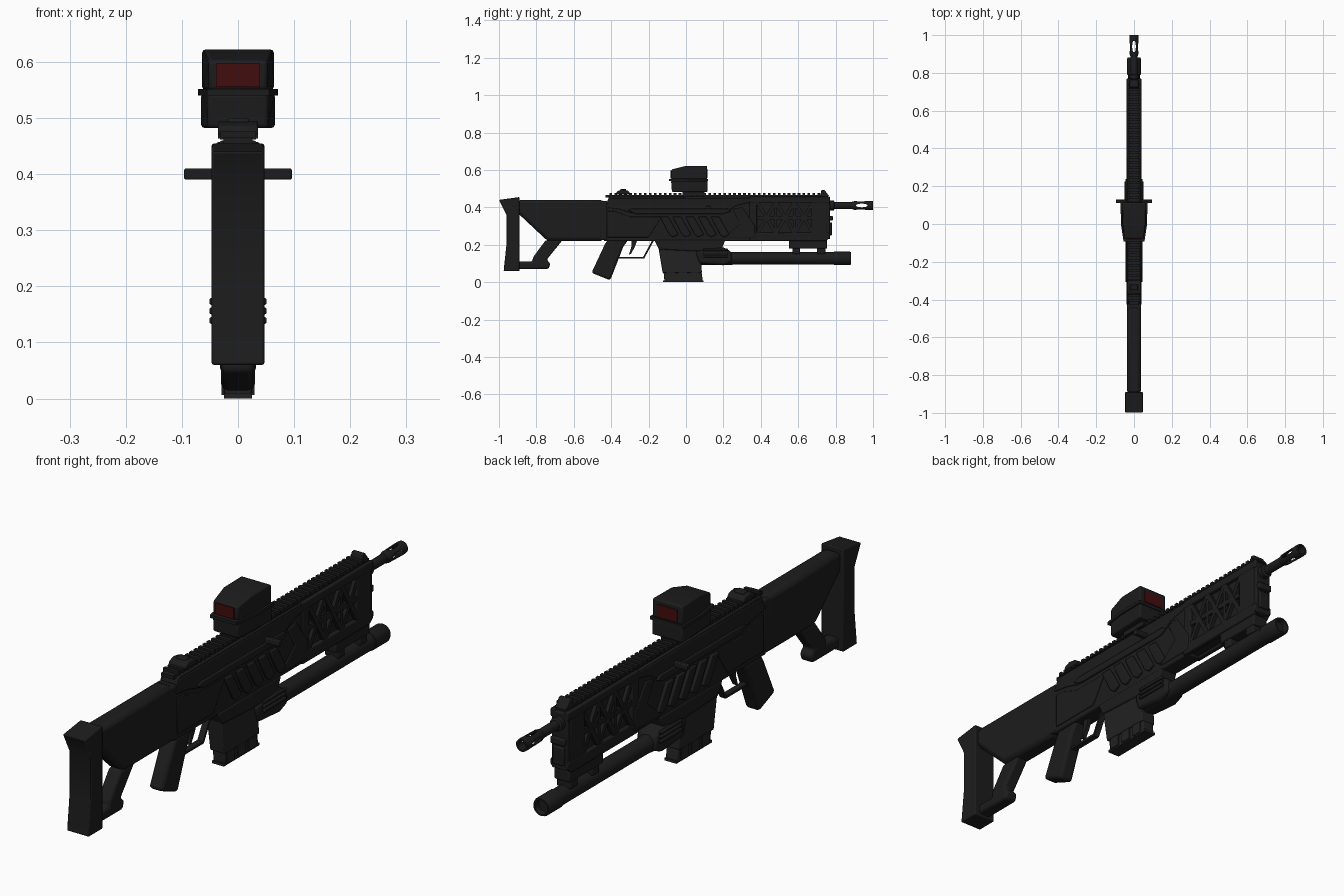
import bpy, bmesh, math
from mathutils import Matrix, Vector

if "Cube" in bpy.data.objects:
    bpy.data.objects.remove(bpy.data.objects["Cube"])

def material(name, rgb):
    m = bpy.data.materials.new(name)
    m.diffuse_color = (*rgb, 1)
    m.use_nodes = True
    m.node_tree.nodes["Principled BSDF"].inputs["Base Color"].default_value = m.diffuse_color
    return m

BLACK = material("matte_black", (0.012, 0.012, 0.012))
GREY = material("charcoal", (0.016, 0.016, 0.016))
RED = material("dark_red_glass", (0.055, 0.004, 0.004))

def finish(name, bm, mat, bevel=0, smooth=True):
    bmesh.ops.recalc_face_normals(bm, faces=bm.faces)
    me = bpy.data.meshes.new(name)
    bm.to_mesh(me)
    bm.free()
    me.materials.append(mat)
    ob = bpy.data.objects.new(name, me)
    bpy.context.collection.objects.link(ob)
    if smooth:
        bpy.ops.object.select_all(action='DESELECT')
        ob.select_set(True)
        bpy.context.view_layer.objects.active = ob
        bpy.ops.object.shade_smooth_by_angle(angle=math.radians(35))
    if bevel:
        b = ob.modifiers.new("bevel", 'BEVEL')
        b.width, b.segments, b.limit_method = bevel, 2, 'ANGLE'
    return ob

# Side-profile slabs: each is (points in y,z ; x from ; x to)
def slabs(name, parts, mat=BLACK, bevel=0, shape=None):
    bm = bmesh.new()
    for pts, x0, x1 in parts:
        a = [bm.verts.new((x0, y, z)) for y, z in pts]
        b = [bm.verts.new((x1, y, z)) for y, z in pts]
        bm.faces.new(a)
        bm.faces.new(b[::-1])
        for i in range(len(pts)):
            j = (i + 1) % len(pts)
            bm.faces.new((a[i], a[j], b[j], b[i]))
    if shape:
        for v in bm.verts:
            v.co.x *= shape(v.co)
    return finish(name, bm, mat, bevel)

def rect(y0, y1, z0, z1):
    return [(y0, z0), (y1, z0), (y1, z1), (y0, z1)]

def bar(y0, z0, y1, z1, w):
    d = Vector((y1 - y0, z1 - z0)).normalized() * w / 2
    return [(y0 - d.y, z0 + d.x), (y1 - d.y, z1 + d.x), (y1 + d.y, z1 - d.x), (y0 + d.y, z0 - d.x)]

def both(pts, x0, x1):
    return [(pts, x0, x1), (pts, -x1, -x0)]

# Turned parts along y from (y, radius) pairs
def turned(name, prof, z, x=0, segs=24, mat=BLACK, closed=False):
    bm = bmesh.new()
    rings = [[bm.verts.new((x + r * math.cos(2 * math.pi * k / segs), y,
                            z + r * math.sin(2 * math.pi * k / segs))) for k in range(segs)] for y, r in prof]
    n = len(rings)
    for i in range(n if closed else n - 1):
        a, b = rings[i], rings[(i + 1) % n]
        for k in range(segs):
            l = (k + 1) % segs
            bm.faces.new((a[k], a[l], b[l], b[k]))
    if not closed:
        bm.faces.new(rings[0])
        bm.faces.new(rings[-1])
    return finish(name, bm, mat)

# Stock
slabs("butt_plate", [([(-1, .44), (-.89, .455), (-.89, .06), (-.975, .06), (-.96, .2), (-.96, .36)], -.047, .047)],
      bevel=.004)
slabs("stock_body", [([(-.9, .44), (-.44, .44), (-.44, .22), (-.74, .22), (-.9, .37)], -.037, .037)], bevel=.018)
slabs("stock_strut", [([(-.9, .07), (-.735, .07), (-.725, .1), (-.745, .12), (-.66, .225), (-.75, .225),
                        (-.82, .13), (-.82, .11), (-.9, .11)], -.027, .027)], bevel=.01)
slabs("stock_collar", [(rect(-.465, -.42, .225, .435), -.036, .036)], bevel=.008)

# Receiver with layered side panels
slabs("receiver", [([(-.44, .22), (.36, .22), (.36, .455), (-.41, .46), (-.43, .41)], -.034, .034)], bevel=.006)
slabs("receiver_upper_panel", both([(-.43, .40), (-.36, .39), (-.29, .37), (.21, .37), (.27, .41), (.36, .43),
                                    (.36, .45), (-.41, .45)], .033, .039), bevel=.003)
slabs("receiver_rear_panel", both([(-.42, .24), (-.2, .24), (-.13, .35), (-.3, .35), (-.38, .38), (-.42, .38)],
                                  .033, .038), bevel=.003)
slabs("receiver_long_bar", both([(-.31, .385), (-.27, .365), (.2, .365), (.24, .38), (.22, .395), (-.28, .395)],
                                .036, .046), bevel=.004)
ribs = []
for i in range(5):
    y = -.14 + i * .068
    ribs += both([(y, .35), (y + .045, .35), (y + .1, .255), (y + .07, .24), (y + .05, .255)], .033, .046)
slabs("cooling_ribs", ribs, bevel=.004)
slabs("receiver_wedge", both([(.2, .235), (.37, .235), (.37, .30), (.3, .40), (.25, .39), (.29, .31)],
                             .033, .041), bevel=.004)
slabs("charging_handle", [(rect(.11, .13, .39, .41), -.096, .096)], bevel=.003)

# Handguard: core, frame and truss
slabs("handguard_core", [(rect(.35, .75, .23, .45), -.024, .024)])
frame = both(rect(.34, .77, .425, .457), .02, .039) + both([(.34, .22), (.75, .22), (.77, .24), (.77, .265), (.34, .265)], .02, .039)
frame += both(rect(.34, .38, .24, .44), .02, .038) + both(rect(.67, .755, .24, .44), .02, .038)
slabs("handguard_frame", frame, bevel=.004)
truss = both(bar(.37, .345, .69, .345, .02), .02, .035)
for i in range(3):
    y = .38 + i * .1
    truss += both(bar(y, .43, y + .1, .26, .018), .02, .038)
    truss += both(bar(y, .26, y + .1, .43, .018), .02, .037)
    truss += both(bar(y + .1, .26, y + .1, .43, .014), .02, .036)
slabs("handguard_truss", truss)
slabs("nose_block", [(rect(.74, .77, .23, .45), -.034, .034), (rect(.76, .785, .33, .355), -.03, .03),
                     (rect(.76, .78, .25, .32), -.024, .024)], bevel=.004)

# Top rail with teeth, and iron sights
teeth = [(rect(-.43, .76, .452, .466), -.026, .026)]
for i in range(44):
    y = -.41 + i * .0265
    teeth.append((rect(y, y + .014, .462, .476), -.032, .032))
slabs("top_rail", teeth)
slabs("rear_sight", [([(-.375, .47), (-.37, .485), (-.345, .495), (-.31, .49), (-.295, .47)], -.036, .036),
                     (rect(-.35, -.32, .48, .499), -.02, .02)], bevel=.004)
slabs("front_sight", [([(.715, .46), (.725, .493), (.74, .493), (.765, .46)], -.024, .024)], bevel=.003)

# Optic, narrowing towards the rear
def taper(co):
    return 1 - .22 * max(0, min(1, (.01 - co.y) / .1))
slabs("optic_mount", [(rect(-.02, .1, .463, .49), -.036, .036)])
slabs("optic_base", [([(-.075, .482), (.115, .482), (.115, .543), (.0, .543), (-.08, .543)], -.066, .066)],
      bevel=.006, shape=taper)
slabs("optic_flange", [([(-.092, .54), (.0, .54), (.118, .54), (.118, .552), (.0, .552), (-.092, .552)],
                        -.071, .071)], shape=taper)
slabs("optic_hood", [([(-.078, .55), (.0, .55), (.113, .55), (.113, .622), (.0, .622), (-.078, .602)],
                      -.064, .064)], bevel=.006, shape=taper)
slabs("rear_lens", [(rect(-.082, -.077, .555, .598), -.039, .039)], RED)
slabs("front_lens", [(rect(.111, .116, .557, .605), -.042, .042)], RED)

# Grip, trigger and guard
slabs("pistol_grip", [([(-.42, .225), (-.31, .225), (-.335, .19), (-.405, .01), (-.505, .05), (-.435, .2)],
                       -.03, .03)], bevel=.012)
guard = [(bar(-.36, .13, -.225, .13, .009), -.012, .012), (bar(-.228, .128, -.175, .225, .009), -.012, .012)]
slabs("trigger_guard", guard)
slabs("trigger", [([(-.29, .225), (-.26, .225), (-.275, .185), (-.295, .15), (-.305, .148), (-.293, .185)],
                   -.008, .008)])

# Magazine and its well
slabs("magazine_well", [([(-.17, .225), (.21, .225), (.19, .175), (.06, .165), (-.145, .175)], -.038, .038)],
      bevel=.005)
slabs("magazine", [([(-.15, .2), (.075, .2), (.085, .05), (-.125, .05)], -.032, .032),
                   ([(-.12, .055), (.083, .055), (.09, .004), (-.115, .004)], -.025, .025)], GREY, bevel=.004)
lips = []
for i in range(3):
    y = -.105 + i * .065
    lips += both(rect(y, y + .045, .006, .055), .02, .029)
lips += [(rect(-.122, .094, 0, .01), -.025, .025)]
slabs("magazine_base_ribs", lips, GREY)

# Under-barrel tube, housing and bracket
turned("under_tube", [(.06, .03), (.08, .034), (.22, .036), (.26, .033), (.79, .033), (.792, .036), (.875, .036),
                      (.882, .033), (.882, .027), (.86, .025)], .127)
slabs("tube_housing", [([(.05, .165), (.19, .19), (.24, .165), (.25, .11), (.2, .09), (.07, .1)], -.042, .042)],
      bevel=.012)
slabs("housing_grips", sum([both(rect(.09, .225, z, z + .012), .04, .051) for z in (.133, .15, .167)], []),
      bevel=.003)
slabs("tube_bracket", [(rect(.55, .755, .18, .225), -.033, .033), (rect(.57, .61, .15, .19), -.03, .03),
                       (rect(.7, .745, .15, .19), -.03, .03)], bevel=.005)

# Barrel and slotted muzzle
turned("barrel", [(.74, .026), (.79, .026), (.795, .018), (.89, .018), (.9, .014), (.9, .006)], .41)
muzzle = turned("muzzle_brake", [(.885, .019), (.9, .023), (.985, .025), (1, .024), (1, .017), (.888, .014)],
                .41, closed=True)
bm = bmesh.new()
for size in ((.05, .036, .011), (.011, .036, .05)):
    bmesh.ops.create_uvsphere(bm, u_segments=16, v_segments=10, radius=1,
                              matrix=Matrix.Translation((0, .94, .41)) @ Matrix.Diagonal((*size, 1)))
cutter = finish("muzzle_slot_cutter", bm, BLACK, smooth=False)
cutter.hide_render = True
cutter.hide_set(True)
cut = muzzle.modifiers.new("slots", 'BOOLEAN')
cut.object, cut.operation, cut.solver, cut.use_self = cutter, 'DIFFERENCE', 'EXACT', True
